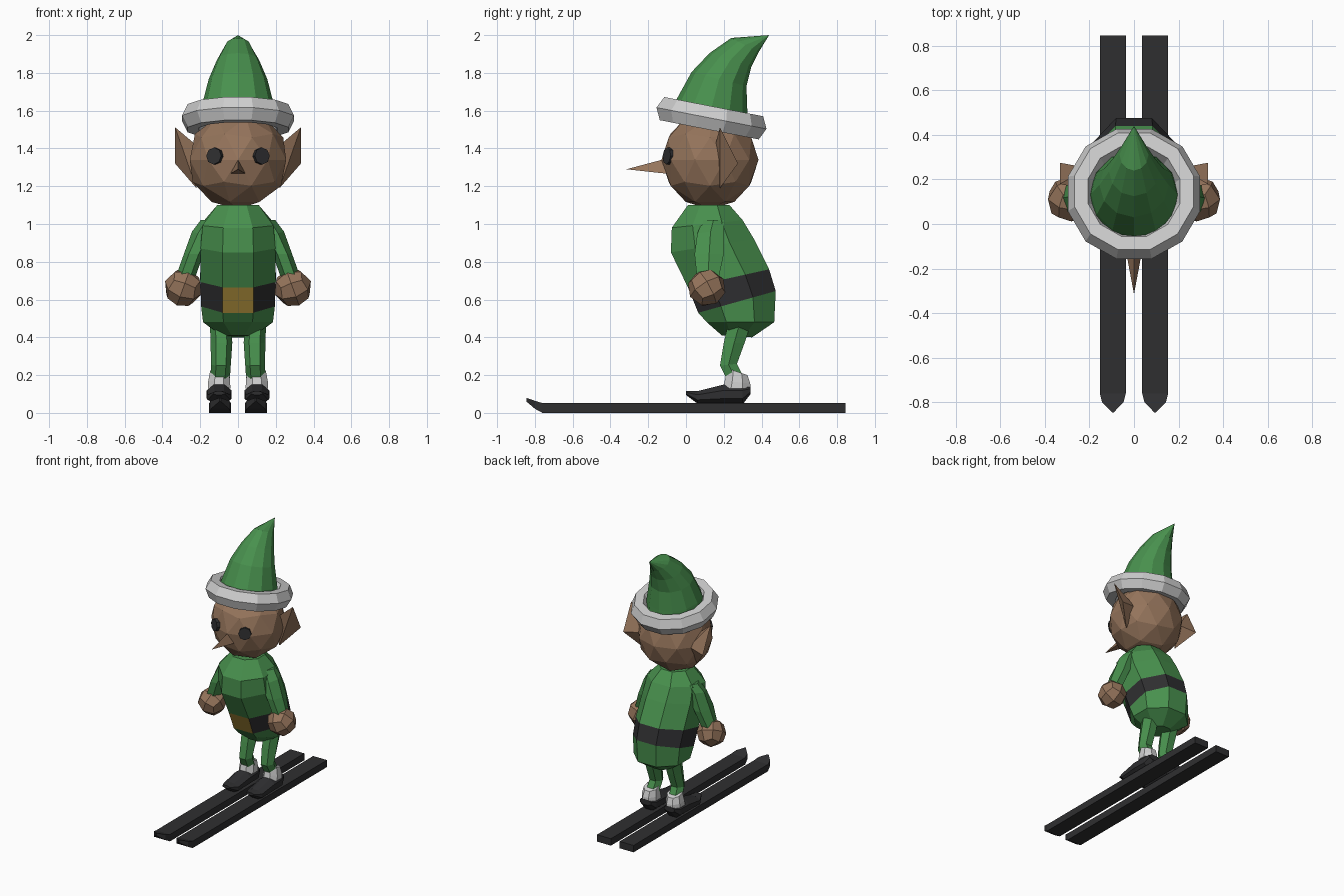
import bpy, bmesh, math
from mathutils import Vector, Matrix

if "Cube" in bpy.data.objects:
    bpy.data.objects.remove(bpy.data.objects["Cube"])


def material(name, rgb):
    m = bpy.data.materials.new(name)
    m.diffuse_color = (*rgb, 1)
    m.use_nodes = True
    m.node_tree.nodes["Principled BSDF"].inputs["Base Color"].default_value = m.diffuse_color
    return m


GREEN = material("green cloth", (0.065, 0.28, 0.075))
SKIN = material("brown skin", (0.30, 0.175, 0.105))
WHITE = material("light grey trim", (0.62, 0.62, 0.62))
BLACK = material("black", (0.028, 0.028, 0.03))
GOLD = material("gold", (0.34, 0.22, 0.035))


def finish(name, bm, *mats):
    bmesh.ops.recalc_face_normals(bm, faces=bm.faces)
    mesh = bpy.data.meshes.new(name)
    bm.to_mesh(mesh)
    bm.free()
    for m in mats:
        mesh.materials.append(m)
    ob = bpy.data.objects.new(name, mesh)
    bpy.context.collection.objects.link(ob)
    return ob


def loft(name, rings, n, mats, flat=True, tip=None, rule=None):
    """Skin rings (x, front y, front z, back y, back z, half width); rule(band, side) picks a material."""
    bm = bmesh.new()
    k = math.cos(math.pi / n) if flat else 1
    loops = []
    for x, fy, fz, by, bz, hw in rings:
        c = Vector((x, (fy + by) / 2, (fz + bz) / 2))
        u = (Vector((x, fy, fz)) - c) / k
        w = Vector((hw / k, 0, 0))
        angles = [2 * math.pi * (j + 0.5 * flat) / n for j in range(n)]
        loops.append([bm.verts.new(c + u * math.cos(a) + w * math.sin(a)) for a in angles])
    for i in range(len(loops) - 1):
        for j in range(n):
            q = (j + 1) % n
            f = bm.faces.new((loops[i][j], loops[i][q], loops[i + 1][q], loops[i + 1][j]))
            if rule:
                f.material_index = rule(i, j)
    bm.faces.new(loops[0])
    if tip:
        t = bm.verts.new(tip)
        for j in range(n):
            bm.faces.new((loops[-1][j], loops[-1][(j + 1) % n], t))
    else:
        bm.faces.new(loops[-1])
    return finish(name, bm, *mats)


def hull(name, points, mat):
    bm = bmesh.new()
    for p in points:
        bm.verts.new(p)
    bmesh.ops.convex_hull(bm, input=bm.verts)
    return finish(name, bm, mat)


# Tunic leaning forward, with belt band and buckle face
def tunic_colour(band, side):
    if band != 2:
        return 0
    return 2 if side == 7 else 1


loft("tunic", [(0, 0.19, 0.41, 0.35, 0.40, 0.08),
               (0, 0.11, 0.48, 0.467, 0.48, 0.185),
               (0, 0.065, 0.53, 0.475, 0.645, 0.195),
               (0, 0.01, 0.665, 0.44, 0.76, 0.2),
               (0, -0.08, 0.85, 0.36, 0.92, 0.198),
               (0, -0.075, 0.98, 0.30, 1.02, 0.188),
               (0, 0.01, 1.1, 0.23, 1.1, 0.11)],
     8, (GREEN, BLACK, GOLD), rule=tunic_colour)

# Head
HEAD, SIZE = Vector((0, 0.127, 1.34)), Vector((0.268, 0.257, 0.262))
bm = bmesh.new()
bmesh.ops.create_icosphere(bm, subdivisions=2, radius=1)
bmesh.ops.scale(bm, vec=SIZE, verts=bm.verts)
bmesh.ops.translate(bm, vec=HEAD, verts=bm.verts)
finish("head", bm, SKIN)

# Nose
hull("nose", [(0, -0.315, 1.29), (-0.042, -0.09, 1.265), (0.042, -0.09, 1.265), (0, -0.09, 1.35)], SKIN)

# Hat cone curling backwards
loft("hat", [(0, -0.09, 1.58, 0.33, 1.50, 0.205),
             (0, -0.05, 1.66, 0.325, 1.59, 0.192),
             (0, 0.03, 1.805, 0.32, 1.73, 0.155),
             (0, 0.125, 1.905, 0.345, 1.83, 0.112),
             (0, 0.24, 1.985, 0.385, 1.91, 0.065)],
     12, (GREEN,), flat=False, tip=(0, 0.44, 2.0))

# Hat brim: tilted low-poly ring
bm = bmesh.new()
tilt = Matrix.Translation((0, 0.135, 1.56)) @ Matrix.Rotation(-math.radians(11), 4, 'X')
N, M = 12, 6
grid = []
for i in range(N):
    a = 2 * math.pi * (i + 0.5) / N
    row = []
    for j in range(M):
        b = 2 * math.pi * j / M
        r = 0.245 + 0.062 * math.cos(b)
        row.append(bm.verts.new(tilt @ Vector((r * math.cos(a), r * math.sin(a), 0.072 * math.sin(b)))))
    grid.append(row)
for i in range(N):
    for j in range(M):
        i2, j2 = (i + 1) % N, (j + 1) % M
        bm.faces.new((grid[i][j], grid[i2][j], grid[i2][j2], grid[i][j2]))
finish("hat_brim", bm, WHITE)

for s, side in ((-1, "left"), (1, "right")):
    # Eye disc set against the face
    bm = bmesh.new()
    d = Vector((s * 0.47, -0.88, 0.08)).normalized()
    bmesh.ops.create_cone(bm, cap_ends=True, segments=8, radius1=0.045, radius2=0.045, depth=0.03)
    place = Matrix.Translation(Vector((s * 0.127, -0.1, 1.36)) - d * 0.012)
    bmesh.ops.transform(bm, matrix=place @ d.to_track_quat('Z', 'Y').to_matrix().to_4x4(), verts=bm.verts)
    finish(side + "_eye", bm, BLACK)

    # Pointed ear
    hull(side + "_ear", [(s * x, y, z) for x, y, z in (
        (0.333, 0.18, 1.512), (0.333, 0.275, 1.32), (0.2, 0.15, 1.40),
        (0.22, 0.18, 1.19), (0.2, 0.25, 1.34))], SKIN)

    # Sleeve
    loft(side + "_sleeve", [(s * 0.14, 0.09, 1.02, 0.20, 1.02, 0.05),
                            (s * 0.18, 0.06, 0.95, 0.20, 0.97, 0.055),
                            (s * 0.235, 0.045, 0.84, 0.20, 0.84, 0.045),
                            (s * 0.285, 0.06, 0.70, 0.17, 0.70, 0.045)], 6, (GREEN,))

    # Hand: rounded cube
    bm = bmesh.new()
    bmesh.ops.create_cube(bm, size=2)
    bmesh.ops.subdivide_edges(bm, edges=bm.edges, cuts=1, use_grid_fill=True)
    for v in bm.verts:
        v.co = v.co.normalized() * 0.102
    turn = Matrix.Rotation(math.radians(-20 * s), 4, 'Y') @ Matrix.Rotation(math.radians(30), 4, 'X')
    bmesh.ops.transform(bm, matrix=Matrix.Translation((s * 0.29, 0.11, 0.662)) @ turn, verts=bm.verts)
    finish(side + "_hand", bm, SKIN)

    # Bent leg
    loft(side + "_leg", [(s * 0.09, 0.22, 0.46, 0.34, 0.46, 0.05),
                         (s * 0.088, 0.20, 0.37, 0.31, 0.37, 0.05),
                         (s * 0.09, 0.18, 0.25, 0.27, 0.26, 0.045),
                         (s * 0.095, 0.215, 0.18, 0.31, 0.18, 0.045)], 6, (GREEN,))

    # Sock cuff
    loft(side + "_cuff", [(s * 0.1, 0.195, 0.13, 0.342, 0.13, 0.06),
                          (s * 0.1, 0.205, 0.17, 0.34, 0.155, 0.058),
                          (s * 0.097, 0.22, 0.235, 0.325, 0.20, 0.05)], 8, (WHITE,))

    # Shoe lofted from toe to heel
    loft(side + "_shoe", [(s * 0.1, y, top, y, low, hw) for y, top, low, hw in (
        (0.0, 0.115, 0.095, 0.03), (0.06, 0.115, 0.05, 0.06), (0.2, 0.15, 0.045, 0.066),
        (0.3, 0.15, 0.045, 0.062), (0.342, 0.14, 0.10, 0.045))], 8, (BLACK,))

    # Ski with raised pointed tip
    loft(side + "_ski", [(s * 0.095, y, top, y, low, hw) for y, top, low, hw in (
        (0.845, 0.052, 0, 0.058), (-0.76, 0.052, 0, 0.058),
        (-0.80, 0.064, 0.022, 0.048), (-0.845, 0.08, 0.06, 0.004))], 4, (BLACK,))
